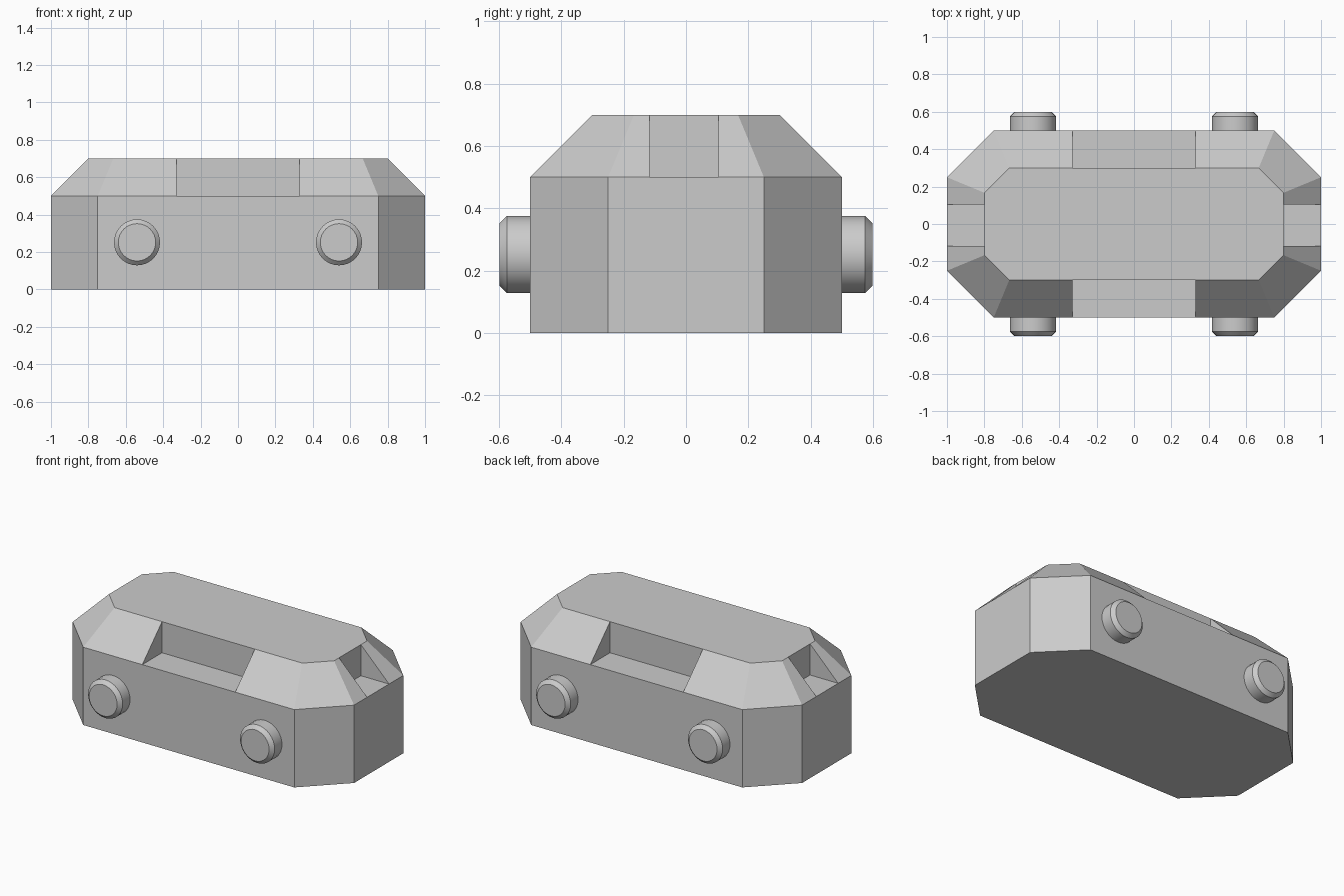
import bpy, bmesh
from math import pi
from mathutils import Matrix

if "Cube" in bpy.data.objects:
    bpy.data.objects.remove(bpy.data.objects["Cube"])

RIM, TOP = 0.5, 0.7


def outline(x, y, c, nx=0.33, ny0=-0.117, ny1=0.105):
    """Chamfered rectangle, counter-clockwise; edges 1, 5, 9, 13 are the notches."""
    return [(x, -c), (x, ny0), (x, ny1), (x, c),
            (c + x - y, y), (nx, y), (-nx, y), (-c - x + y, y),
            (-x, c), (-x, ny1), (-x, ny0), (-x, -c),
            (-c - x + y, -y), (-nx, -y), (nx, -y), (c + x - y, -y)]


def finish(name, bm):
    bmesh.ops.recalc_face_normals(bm, faces=bm.faces)
    mesh = bpy.data.meshes.new(name)
    bm.to_mesh(mesh)
    bm.free()
    obj = bpy.data.objects.new(name, mesh)
    bpy.context.collection.objects.link(obj)
    return obj


# Body: octagonal block with a bevelled top and four notches cut in the slope
bm = bmesh.new()
outer, inner = outline(1, 0.5, 0.25), outline(0.8, 0.3, 0.167)


def ring(points, z):
    return [bm.verts.new((x, y, z)) for x, y in points]


base, rim, top = ring(outer, 0), ring(outer, RIM), ring(inner, TOP)
bm.faces.new(base[::-1])
bm.faces.new(top)
notches = (1, 9, 5, 13)
for i in range(16):
    j = (i + 1) % 16
    bm.faces.new((base[i], base[j], rim[j], rim[i]))
    if i in notches:
        a, b = ring([inner[i], inner[j]], RIM)
        bm.faces.new((rim[i], rim[j], b, a))      # notch floor
        bm.faces.new((a, b, top[j], top[i]))      # notch back wall
        bm.faces.new((rim[i], a, top[i]))         # notch cheeks
        bm.faces.new((rim[j], top[j], b))
    else:
        bm.faces.new((rim[i], rim[j], top[j], top[i]))
finish("body", bm)


# Pegs: short round studs with a chamfered outer end
def peg(name, x, side):
    bm = bmesh.new()
    bmesh.ops.create_cone(bm, cap_ends=True, segments=32, radius1=0.123,
                          radius2=0.123, depth=0.12)
    end = [e for e in bm.edges if all(v.co.z > 0 for v in e.verts)]
    bmesh.ops.bevel(bm, geom=end, offset=0.023, segments=1, affect='EDGES')
    bmesh.ops.transform(bm, matrix=Matrix.Rotation(-side * pi / 2, 4, 'X'), verts=bm.verts)
    obj = finish(name, bm)
    obj.location = (x, side * 0.538, 0.252)
    bpy.ops.object.select_all(action='DESELECT')
    obj.select_set(True)
    bpy.context.view_layer.objects.active = obj
    bpy.ops.object.shade_smooth_by_angle(angle=pi / 6)


for side, label in ((-1, "front"), (1, "back")):
    peg(label + "_left_peg", -0.54, side)
    peg(label + "_right_peg", 0.54, side)
